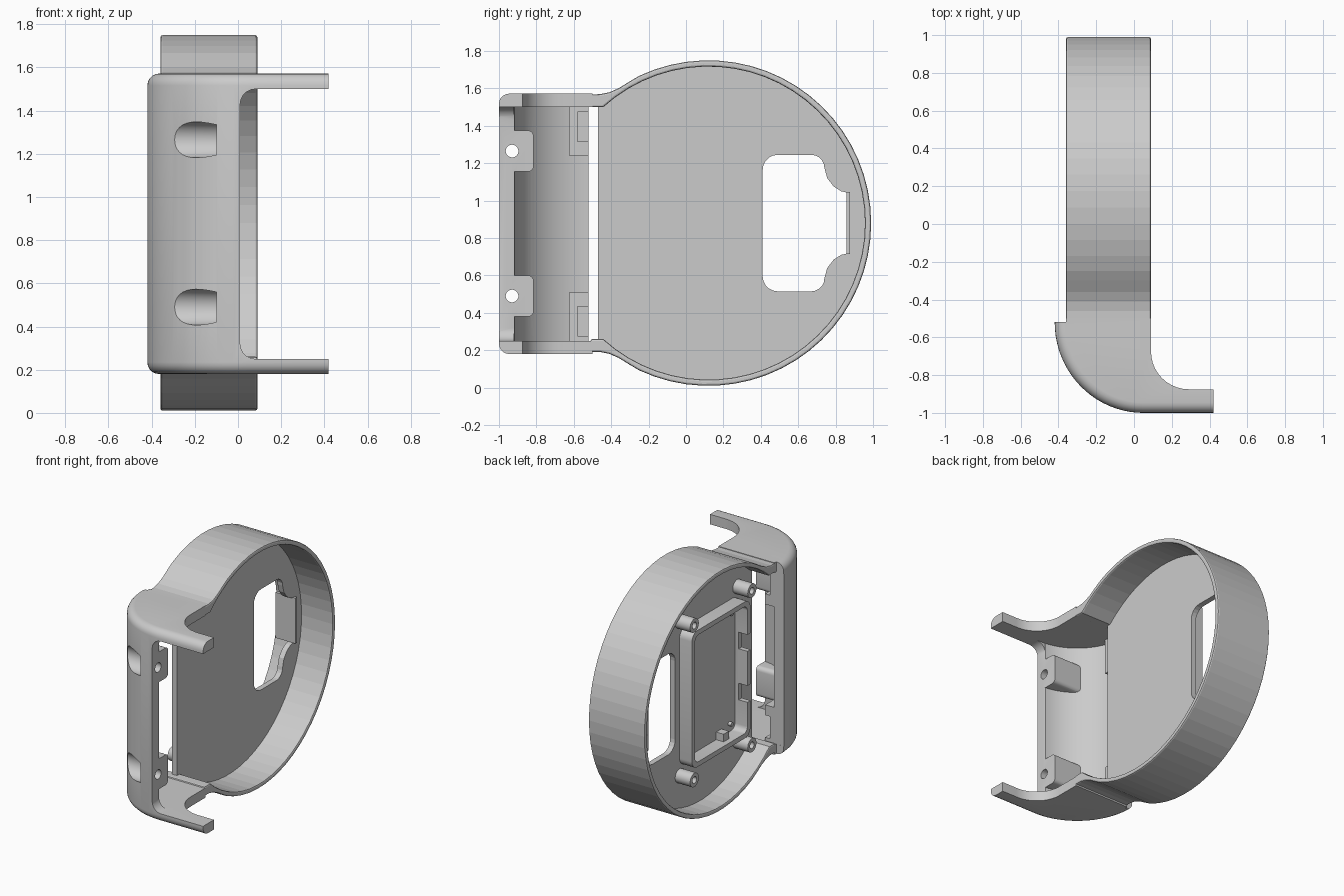
import bpy, bmesh
from math import sin, cos, pi, radians, acos

if "Cube" in bpy.data.objects:
    bpy.data.objects.remove(bpy.data.objects["Cube"])

CY, CZ = 0.12, 0.88          # centre of the round cup
ZM = 0.875                   # mirror height


def arc(cx, cy, rx, ry, a0, a1, n):
    return [(cx + rx * cos(radians(a0 + (a1 - a0) * i / n)),
             cy + ry * sin(radians(a0 + (a1 - a0) * i / n))) for i in range(n + 1)]


def prism(name, pts, lo, hi, axis, round_edges=None, width=0.0, seg=5):
    """Extrude a 2D outline: axis 'x' takes (y,z) points, axis 'z' takes (x,y)."""
    put = (lambda p, t: (t, p[0], p[1])) if axis == 'x' else (lambda p, t: (p[0], p[1], t))
    bm = bmesh.new()
    a = [bm.verts.new(put(p, lo)) for p in pts]
    b = [bm.verts.new(put(p, hi)) for p in pts]
    bm.faces.new(a)
    bm.faces.new(b)
    n = len(pts)
    for i in range(n):
        bm.faces.new((a[i], a[(i + 1) % n], b[(i + 1) % n], b[i]))
    bmesh.ops.recalc_face_normals(bm, faces=bm.faces[:])
    if round_edges:
        edges = [e for e in bm.edges if round_edges(e.verts[0].co, e.verts[1].co)]
        bmesh.ops.bevel(bm, geom=edges, offset=width, segments=seg, profile=0.5, affect='EDGES')
    me = bpy.data.meshes.new(name)
    bm.to_mesh(me)
    bm.free()
    ob = bpy.data.objects.new(name, me)
    bpy.context.collection.objects.link(ob)
    return ob


def box(name, x0, x1, y0, y1, z0, z1):
    return prism(name, [(y0, z0), (y1, z0), (y1, z1), (y0, z1)], x0, x1, 'x')


def rod(name, y, z, r, x0, x1, n=24):
    return prism(name, arc(y, z, r, r, 0, 360, n)[:-1], x0, x1, 'x')


def rounded(y0, y1, z0, z1, r):
    return (arc(y1 - r, z1 - r, r, r, 0, 90, 5) + arc(y0 + r, z1 - r, r, r, 90, 180, 5)
            + arc(y0 + r, z0 + r, r, r, 180, 270, 5) + arc(y1 - r, z0 + r, r, r, 270, 360, 5))


def apply_mods(ob):
    bpy.context.view_layer.update()
    dg = bpy.context.evaluated_depsgraph_get()
    me = bpy.data.meshes.new_from_object(ob.evaluated_get(dg))
    ob.modifiers.clear()
    ob.data = me


def cut(ob, *cutters):
    for c in cutters:
        m = ob.modifiers.new("cut", 'BOOLEAN')
        m.operation, m.solver, m.object = 'DIFFERENCE', 'EXACT', c
        apply_mods(ob)
        bpy.data.objects.remove(c)


def smooth(ob, angle=30):
    bpy.ops.object.select_all(action='DESELECT')
    ob.select_set(True)
    bpy.context.view_layer.objects.active = ob
    bpy.ops.object.shade_smooth_by_angle(angle=radians(angle))


# round cup wall, flaring into the straight side walls
R, RI = 0.87, 0.837
a_out = math_out = acos(-0.37 / R) * 180 / pi
a_in = acos(-0.563 / RI) * 180 / pi
flare = [(-0.51, 1.568), (-0.46, 1.569), (-0.41, 1.579), (-0.36, 1.601), (-0.3, 1.638)]
mirrored = [(y, 2 * CZ - z) for y, z in flare]
outer = mirrored + arc(CY, CZ, R, R, -a_out, a_out, 40) + flare[::-1]
inner = [(-0.51, 1.5)] + arc(CY, CZ, RI, RI, a_in, -a_in, 46) + [(-0.51, 0.26)]
ring = prism("cup_wall", outer + inner, -0.36, 0.09, 'x')
bev = ring.modifiers.new("rim", 'BEVEL')
bev.width, bev.segments, bev.limit_method, bev.angle_limit = 0.01, 2, 'ANGLE', radians(60)
apply_mods(ring)

# floor plate with the shaped window
floor = prism("floor_plate", [(-0.47, 0.24)] + arc(CY, CZ, 0.85, 0.85, -131, 131, 46) + [(-0.47, 1.51)],
              -0.20, -0.16, 'x')
top = (arc(0.49, 1.165, 0.08, 0.08, 180, 90, 5) + arc(0.67, 1.175, 0.07, 0.07, 90, 0, 5)
       + [(0.755, 1.12), (0.79, 1.075), (0.83, 1.05), (0.875, 1.04)])
window = top + [(y, 2 * 0.88 - z) for y, z in top[::-1]]
cut(floor, prism("window_cutter", window, -0.5, 0.2, 'x'))

# grip housing: curved wall with two arms
prof = (arc(0.05, -0.52, 0.47, 0.48, 180, 270, 20) + [(0.42, -1.0), (0.42, -0.875), (0.30, -0.875)]
        + arc(0.29, -0.675, 0.2, 0.2, 270, 180, 10)
        + [(0.09, -0.5), (-0.36, -0.5), (-0.36, -0.52)])


def outside(p):
    return (((p.x - 0.05) / 0.47) ** 2 + ((p.y + 0.52) / 0.48) ** 2 > 0.99
            and p.x < 0.06 and p.y < -0.515) or p.y < -0.99


grip = prism("grip_housing", prof, 0.18, 1.572, 'z',
             lambda a, b: abs(a.z - b.z) < 1e-4 and outside(a) and outside(b), 0.055)

# pocket inside the grip, leaving bosses for the screws
pocket = prism("pocket_cutter", arc(0.05, -0.52, 0.39, 0.40, 180, 264, 20)
               + [(0.01, -0.92), (0.6, -0.92), (0.6, -0.3), (-0.5, -0.3), (-0.5, -0.521)],
               0.25, 1.5, 'z')
screws = (0.49, 1.265)
cut(pocket, *[prism("boss_keep", rounded(-1.2, -0.815, z - 0.11, z + 0.11, 0.03), -0.5, 0.012, 'x')
              for z in screws])
opening = prism("opening_cutter", [(0.01, -1.1), (0.7, -1.1), (0.7, -0.8), (0.01, -0.8)], 0.25, 1.5, 'z',
                lambda a, b: abs(a.z - b.z) < 1e-4 and a.x < 0.02 and b.x < 0.02, 0.07)
cut(grip, pocket, opening)
for z in screws:
    cut(grip, rod("counterbore", -0.93, z, 0.083, -0.7, -0.1, 32),
        rod("screw_hole", -0.93, z, 0.034, -0.3, 0.2))
smooth(grip)

# parts in mirrored pairs about mid height
for side, s in (("lower", -1), ("upper", 1)):
    def zz(a, b):
        return sorted((ZM + s * a, ZM + s * b))
    tab = box(f"{side}_slot_tab", -0.375, -0.27, -0.625, -0.522, *zz(0.365, 0.63))
    cut(tab, box("tab_cutter", -0.31, -0.2, -0.58, -0.4, *zz(0.44, 0.60)))
    for end, y in (("front", -0.30), ("rear", 0.36)):
        post = rod(f"{side}_{end}_standoff", y, ZM + s * 0.56, 0.05, -0.32, -0.19)
        cut(post, rod("post_hole", y, ZM + s * 0.56, 0.024, -0.5, -0.22, 16))
        smooth(post)
        rod(f"{side}_{end}_peg", y * 0.7, ZM + s * 0.4, 0.015, -0.225, -0.19, 12)

# raised tray frame on the back of the floor
frame = prism("tray_frame", rounded(-0.31, 0.36, 0.38, 1.37, 0.06), -0.30, -0.19, 'x')
cut(frame, prism("frame_cutter", rounded(-0.275, 0.325, 0.415, 1.335, 0.04), -0.5, 0.0, 'x'),
    box("notch_a", -0.4, -0.23, -0.4, -0.2, 0.63, 0.75),
    box("notch_b", -0.4, -0.23, -0.4, -0.2, 1.0, 1.12))
smooth(frame)
box("tray_block", -0.26, -0.19, -0.12, -0.06, 0.41, 0.47)

# small flat guard across the window's outer edge
box("window_guard", -0.30, -0.14, 0.858, 0.878, 0.715, 1.045)
